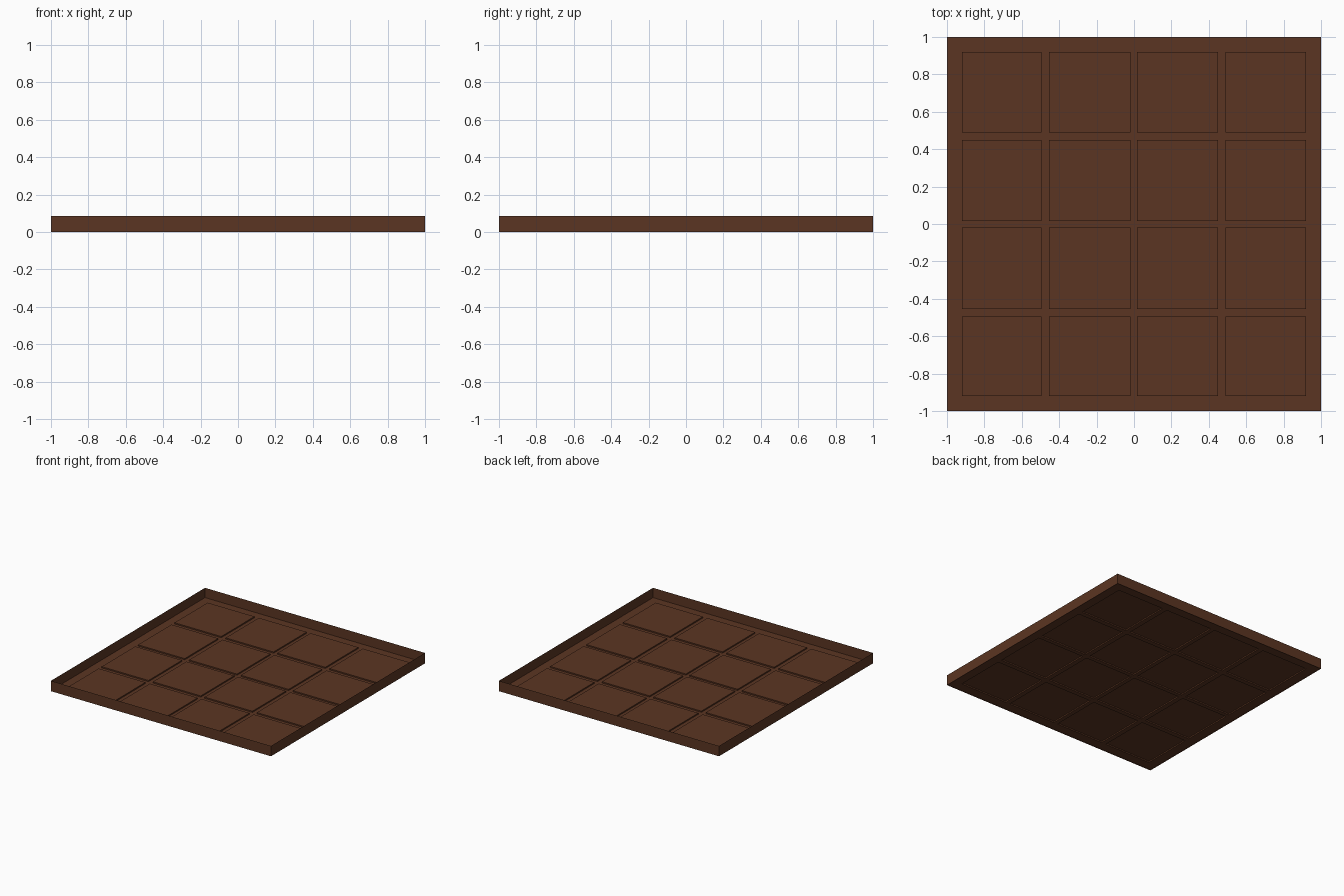
import bpy, bmesh

FLOOR_Z, PAD_Z, TOP_Z = 0.005, 0.015, 0.085

# Remove the default cube
cube = bpy.data.objects.get("Cube")
if cube:
    bpy.data.objects.remove(cube, do_unlink=True)

# Single dark brown colour
brown = bpy.data.materials.new("dark_brown")
brown.use_nodes = True
colour = (0.105, 0.036, 0.016, 1)
brown.diffuse_color = colour
brown.node_tree.nodes["Principled BSDF"].inputs["Base Color"].default_value = colour


def make_object(name, bm):
    mesh = bpy.data.meshes.new(name)
    bm.to_mesh(mesh)
    bm.free()
    mesh.materials.append(brown)
    obj = bpy.data.objects.new(name, mesh)
    bpy.context.collection.objects.link(obj)


# Thin outer walls of the tray
bm = bmesh.new()
bmesh.ops.create_cube(bm, size=2)
bm.normal_update()
for v in bm.verts:
    v.co.z = TOP_Z if v.co.z > 0 else 0
caps = [f for f in bm.faces if abs(f.normal.z) > 0.5]
bmesh.ops.delete(bm, geom=caps, context="FACES_ONLY")
make_object("tray_walls", bm)

# Embossed floor: a grid of cells whose odd rows and columns are raised pads
stops = [-1, -0.92, -0.495, -0.455, -0.02, 0.015, 0.45, 0.49, 0.92, 1]
cells = range(len(stops) - 1)
bm = bmesh.new()
grid = [[bm.verts.new((x, y, FLOOR_Z)) for y in stops] for x in stops]
pads = []
for i in cells:
    for j in cells:
        face = bm.faces.new((grid[i][j], grid[i + 1][j], grid[i + 1][j + 1], grid[i][j + 1]))
        if i % 2 and j % 2:
            pads.append(face)
for face in bmesh.ops.extrude_discrete_faces(bm, faces=pads)["faces"]:
    for v in face.verts:
        v.co.z = PAD_Z
bm.normal_update()
make_object("embossed_floor", bm)
